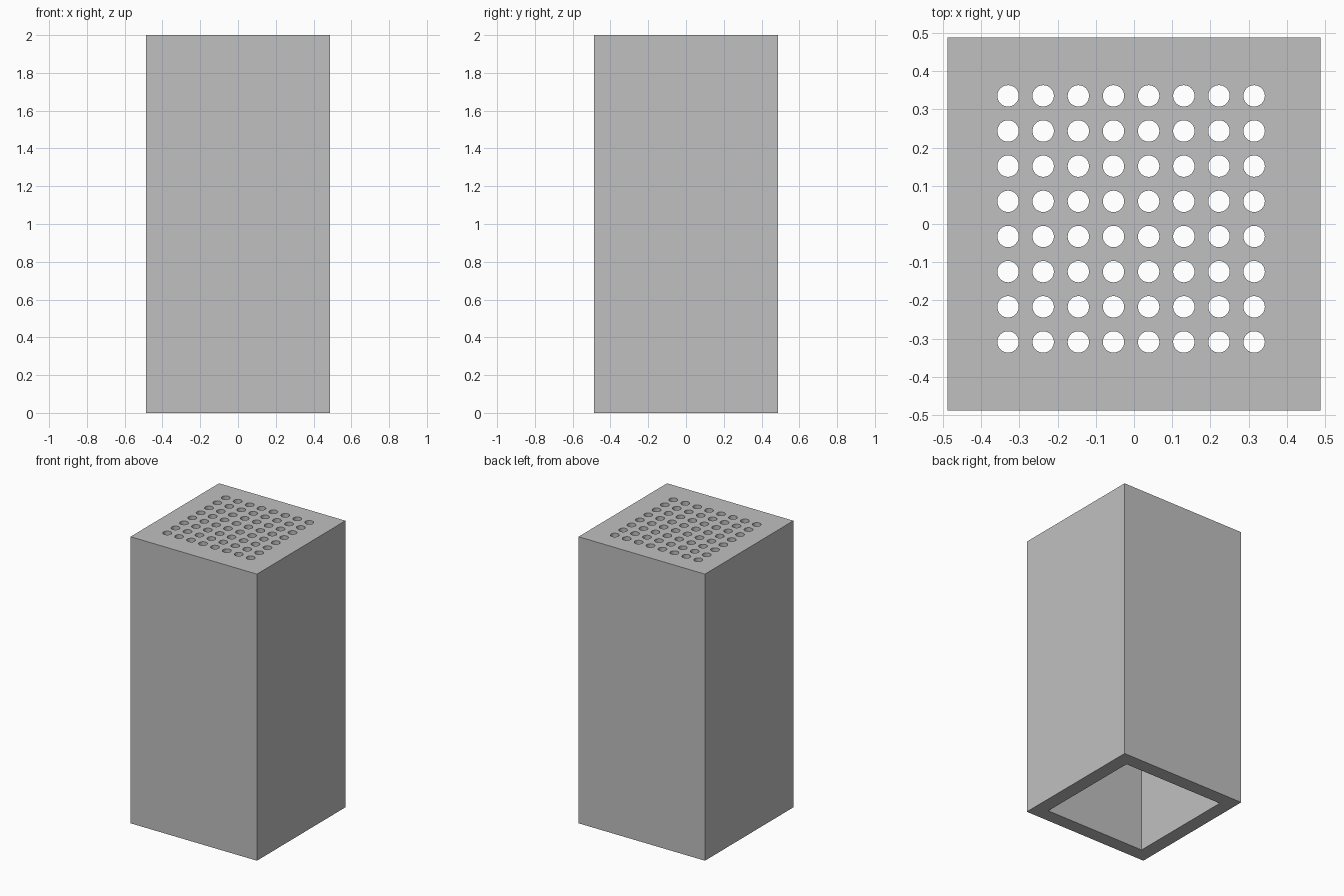
import bpy

cube = bpy.data.objects.get("Cube")
if cube:
    bpy.data.objects.remove(cube, do_unlink=True)

WIDTH, HEIGHT = 0.976, 2.0
WALL, LID = 0.098, 0.049
HOLE_RADIUS, PITCH, COUNT = 0.028, 0.0921, 8
FIRST_X, FIRST_Y = -0.33, -0.309

grey = bpy.data.materials.new("plain grey")
grey.use_nodes = True
colour = (0.53, 0.53, 0.53, 1)
grey.diffuse_color = colour
grey.node_tree.nodes["Principled BSDF"].inputs["Base Color"].default_value = colour


def box(name, width, bottom, top):
    bpy.ops.mesh.primitive_cube_add(size=1, location=(0, 0, (bottom + top) / 2))
    obj = bpy.context.object
    obj.name = name
    obj.scale = (width, width, top - bottom)
    bpy.ops.object.transform_apply(location=True, scale=True)
    obj.data.materials.append(grey)
    return obj


def cut(target, cutter):
    mod = target.modifiers.new(cutter.name, 'BOOLEAN')
    mod.operation = 'DIFFERENCE'
    mod.solver = 'EXACT'
    mod.object = cutter
    bpy.context.view_layer.objects.active = target
    bpy.ops.object.modifier_apply(modifier=mod.name)
    cutter.hide_render = True
    bpy.data.objects.remove(cutter, do_unlink=True)


# Square housing, hollow and open underneath
housing = box("perforated_housing", WIDTH, 0, HEIGHT)
cavity = box("cavity_cutter", WIDTH - 2 * WALL, -0.2, HEIGHT - LID)
cut(housing, cavity)

# Grid of round holes through the lid
bpy.ops.mesh.primitive_cylinder_add(vertices=32, radius=HOLE_RADIUS, depth=4 * LID,
                                    location=(FIRST_X, FIRST_Y, HEIGHT))
holes = bpy.context.object
holes.name = "hole_cutter"
holes.data.materials.append(grey)
for axis in range(2):
    array = holes.modifiers.new("row", 'ARRAY')
    array.count = COUNT
    array.use_relative_offset = False
    array.use_constant_offset = True
    offset = [0, 0, 0]
    offset[axis] = PITCH
    array.constant_offset_displace = offset
    bpy.ops.object.modifier_apply(modifier=array.name)
cut(housing, holes)

# Smooth hole walls, crisp box edges
bpy.ops.object.select_all(action='DESELECT')
housing.select_set(True)
bpy.context.view_layer.objects.active = housing
bpy.ops.object.shade_smooth_by_angle()
